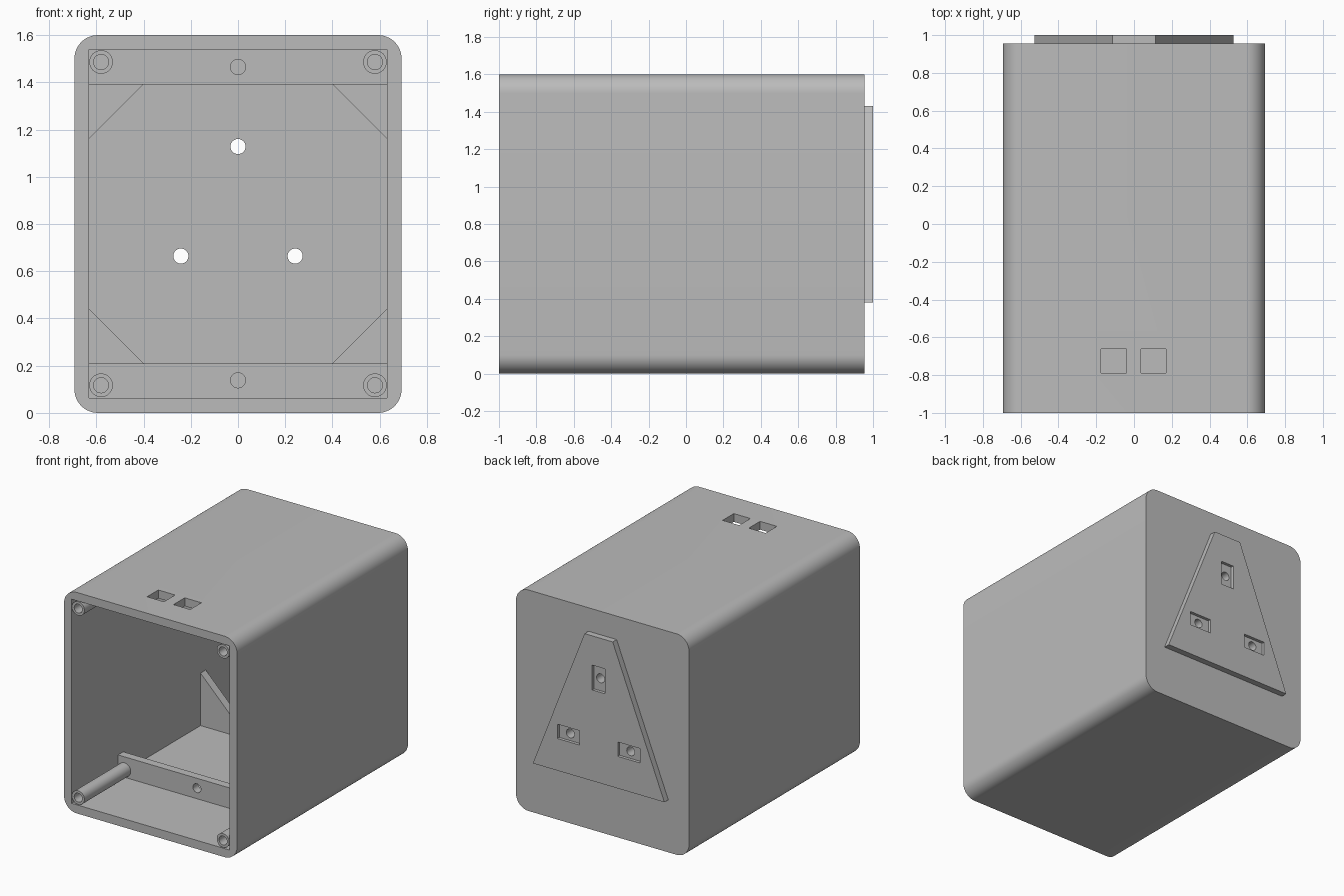
import bpy, bmesh, math

if "Cube" in bpy.data.objects:
    bpy.data.objects.remove(bpy.data.objects["Cube"])

HX, H, YB = 0.693, 1.6, 0.955         # half width, height, back of shell
IX, Z0, Z1 = 0.632, 0.062, 1.54       # cavity limits

grey = bpy.data.materials.new("mid_grey")
grey.diffuse_color = (0.5, 0.5, 0.5, 1)
grey.use_nodes = True
grey.node_tree.nodes["Principled BSDF"].inputs["Base Color"].default_value = grey.diffuse_color


def prism(name, pts, y0, y1):
    """Extrude an (x, z) outline from y0 to y1."""
    bm = bmesh.new()
    face = bm.faces.new([bm.verts.new((x, y0, z)) for x, z in pts])
    ext = bmesh.ops.extrude_face_region(bm, geom=[face])["geom"]
    bmesh.ops.translate(bm, vec=(0, y1 - y0, 0),
                        verts=[g for g in ext if isinstance(g, bmesh.types.BMVert)])
    bmesh.ops.recalc_face_normals(bm, faces=bm.faces[:])
    me = bpy.data.meshes.new(name)
    bm.to_mesh(me)
    bm.free()
    me.materials.append(grey)
    ob = bpy.data.objects.new(name, me)
    bpy.context.collection.objects.link(ob)
    return ob


def rect(x0, x1, z0, z1):
    return [(x0, z0), (x1, z0), (x1, z1), (x0, z1)]


def circle(cx, cz, r, n=32):
    return [(cx + r * math.cos(2 * math.pi * i / n),
             cz + r * math.sin(2 * math.pi * i / n)) for i in range(n)]


def rounded(hx, h, r, n=12):
    pts = []
    for k, (cx, cz) in enumerate([(hx - r, h - r), (r - hx, h - r), (r - hx, r), (hx - r, r)]):
        for i in range(n + 1):
            a = math.pi / 2 * (k + i / n)
            pts.append((cx + r * math.cos(a), cz + r * math.sin(a)))
    return pts


def select(ob):
    bpy.ops.object.select_all(action='DESELECT')
    ob.select_set(True)
    bpy.context.view_layer.objects.active = ob


def cut(ob, *cutters):
    select(ob)
    for c in cutters:
        m = ob.modifiers.new("cut", 'BOOLEAN')
        m.operation, m.solver, m.object = 'DIFFERENCE', 'EXACT', c
        bpy.ops.object.modifier_apply(modifier=m.name)
        bpy.data.objects.remove(c)


def smooth(ob):
    select(ob)
    bpy.ops.object.shade_smooth_by_angle(angle=math.radians(30))


pins = [(0, 1.128, 0.052, 0.09), (-0.242, 0.664, 0.088, 0.052), (0.242, 0.664, 0.088, 0.052)]

# Shell: rounded box, open at the front
shell = prism("shell", rounded(HX, H, 0.1), -1, YB)
cut(shell, prism("cavity", rect(-IX, IX, Z0, Z1), -1.1, YB - 0.065))
# Two square openings in the top wall
for x0, x1 in ((-0.175, -0.04), (0.037, 0.17)):
    cut(shell, prism("opening", rect(x0, x1, 1.5, 1.7), -0.79, -0.662))
# Screw holes in the back wall
for x, z, _, _ in pins:
    cut(shell, prism("screw_hole", circle(x, z, 0.032), 0.8, 1.1))
smooth(shell)

# Tapered plate on the back with three shallow pin recesses and screw holes
plate = prism("pin_plate", [(-0.527, 0.38), (0.527, 0.38), (0.113, 1.43), (-0.113, 1.43)], YB, 1)
for x, z, w, h in pins:
    cut(plate, prism("recess", rect(x - w, x + w, z - h, z + h), 0.978, 1.1),
        prism("screw_hole", circle(x, z, 0.032), 0.8, 1.1))
smooth(plate)

# Cross bars with a centre hole, one on the floor and one on the ceiling
for name, z0, z1, zh in (("lower_bar", Z0, 0.21, 0.138), ("upper_bar", 1.391, Z1, 1.465)):
    bar = prism(name, rect(-IX, IX, z0, z1), -0.47, -0.41)
    cut(bar, prism("bar_hole", circle(0, zh, 0.032), -0.6, -0.3))
    smooth(bar)

# Corner screw posts and triangular gussets
for s, side in ((-1, "left"), (1, "right")):
    for zp, zc, d, level in ((0.117, Z0, 1, "lower"), (1.486, Z1, -1, "upper")):
        post = prism(f"{level}_{side}_post", circle(s * 0.58, zp, 0.05), -1, -0.47)
        cut(post, prism("bore", circle(s * 0.58, zp, 0.032), -1.1, -0.4))
        smooth(post)
        prism(f"{level}_{side}_gusset",
              [(s * IX, zc), (s * (IX - 0.38), zc), (s * IX, zc + d * 0.38)], 0.474, 0.534)
